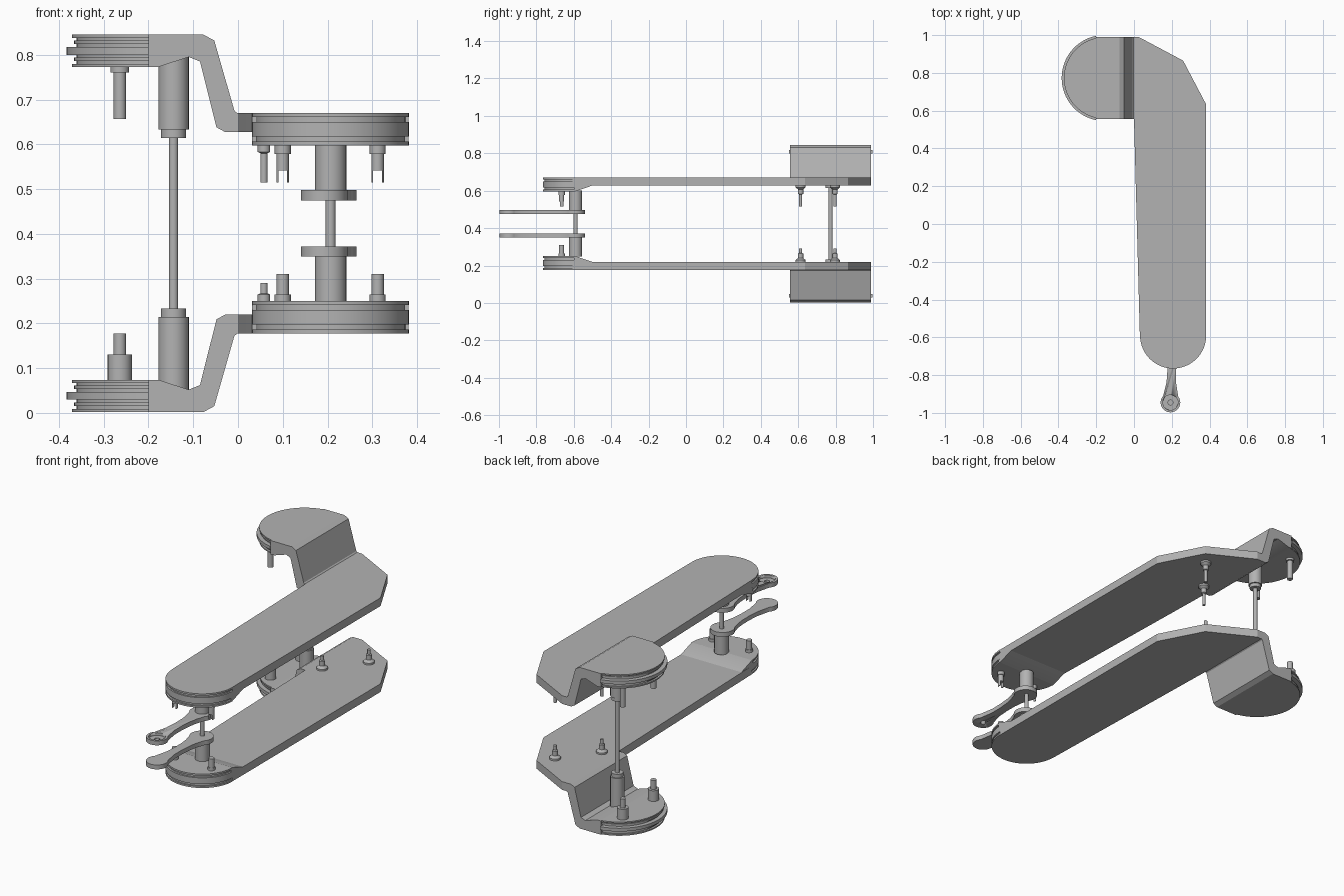
import bpy, bmesh, math
from mathutils import Vector

if "Cube" in bpy.data.objects:
    bpy.data.objects.remove(bpy.data.objects["Cube"])

MID = 0.4235          # height of the mirror plane between both pedestals

grey = bpy.data.materials.new("plain_grey")
grey.use_nodes = True
grey.diffuse_color = (0.45, 0.45, 0.45, 1)
grey.node_tree.nodes["Principled BSDF"].inputs["Base Color"].default_value = (0.45, 0.45, 0.45, 1)


def finish(name, bm, side):
    """Flip to the lower half when side is -1 and turn the mesh into an object."""
    for v in bm.verts:
        v.co.z = MID + side * (v.co.z - MID)
    bmesh.ops.recalc_face_normals(bm, faces=bm.faces)
    mesh = bpy.data.meshes.new(name)
    bm.to_mesh(mesh)
    bm.free()
    mesh.materials.append(grey)
    ob = bpy.data.objects.new(name, mesh)
    bpy.context.collection.objects.link(ob)
    bpy.ops.object.select_all(action='DESELECT')
    ob.select_set(True)
    bpy.context.view_layer.objects.active = ob
    bpy.ops.object.shade_smooth_by_angle(angle=math.radians(25))
    return ob


def prism(name, pts, lo, hi, axis, side):
    """Extrude a flat outline along one axis."""
    place = {"x": lambda a, b: (lo, a, b), "y": lambda a, b: (a, lo, b), "z": lambda a, b: (a, b, lo)}[axis]
    bm = bmesh.new()
    face = bm.faces.new([bm.verts.new(place(a, b)) for a, b in pts])
    ext = bmesh.ops.extrude_face_region(bm, geom=[face])
    step = Vector([hi - lo if axis == k else 0 for k in "xyz"])
    bmesh.ops.translate(bm, vec=step, verts=[g for g in ext["geom"] if isinstance(g, bmesh.types.BMVert)])
    return finish(name, bm, side)


def lathe(name, x, y, profile, side, steps=32):
    """Spin (radius, height) steps, closed on the axis at both ends."""
    profile = [(0, profile[0][1])] + profile + [(0, profile[-1][1])]
    bm = bmesh.new()
    vs = [bm.verts.new((x + r, y, z)) for r, z in profile]
    es = [bm.edges.new(p) for p in zip(vs, vs[1:])]
    bmesh.ops.spin(bm, geom=vs + es, cent=(x, y, 0), axis=(0, 0, 1), angle=math.tau, steps=steps)
    bmesh.ops.remove_doubles(bm, verts=bm.verts, dist=1e-5)
    return finish(name, bm, side)


def tube(r, lo, hi):
    return [(r, lo), (r, hi)]


def arc(cx, cy, r, a0, a1, n=32):
    return [(cx + r * math.cos(math.radians(a0 + (a1 - a0) * i / n)),
             cy + r * math.sin(math.radians(a0 + (a1 - a0) * i / n))) for i in range(n + 1)]


def link_outline():
    """Dog-bone outline from the large pivot end to the small end."""
    start, end = Vector((0.207, -0.598)), Vector((0.193, -0.945))
    length = (end - start).length
    u = (end - start) / length
    w = Vector((-u.y, u.x))
    neck = [(0.08, 0.032), (0.12, 0.026), (0.18, 0.023), (0.24, 0.025), (0.28, 0.033)]
    pts = neck + arc(length, 0, 0.052, 130, -130) + [(a, -b) for a, b in reversed(neck)]
    pts += arc(0, 0, 0.058, -50, -310)
    return [tuple(start + u * a + w * b) for a, b in pts]


CX, CY = 0.207, -0.59      # front pivot
BX, BY = -0.155, 0.773     # rear round end
ROD_X = -0.144

for side, half in ((1, "upper"), (-1, "lower")):
    # long arm plate with bevelled rear corner
    plate = [(0.0, 0.99), (0.0, 0.555), (0.031, CY)] + arc(CX, CY, 0.167, 180, 360)
    plate += [(0.381, CY), (0.381, 0.635), (0.26, 0.865), (0.025, 0.99)]
    prism(half + "_arm_plate", plate, 0.627, 0.67, "z", side)

    # thickened front end with ramp
    prism(half + "_front_ramp", [(CY, 0.597), (-0.6, 0.597), (-0.6, 0.628), (-0.5, 0.628)],
          0.031, 0.381, "x", side)
    prism(half + "_front_core", arc(CX, CY, 0.166, 180, 360), 0.597, 0.64, "z", side)
    for lo, hi in ((0.597, 0.606), (0.617, 0.65), (0.661, 0.67)):
        prism(half + "_front_rim", arc(CX, CY, 0.175, 180, 360), lo, hi, "z", side)

    # cranked bracket
    crank = [(-0.2, 0.845), (-0.077, 0.845), (-0.053, 0.832), (-0.008, 0.675), (-0.002, 0.67),
             (0.003, 0.67), (0.003, 0.627), (-0.028, 0.627), (-0.048, 0.638), (-0.085, 0.785),
             (-0.11, 0.795), (-0.178, 0.773), (-0.2, 0.773)]
    prism(half + "_crank", crank, 0.555, 0.99, "y", side)

    # grooved rear round end
    for lo, hi, r in ((0.773, 0.845, 0.206), (0.773, 0.78, 0.216), (0.786, 0.794, 0.211),
                      (0.8, 0.817, 0.228), (0.824, 0.832, 0.211), (0.838, 0.845, 0.216)):
        a = math.degrees(math.acos(-0.045 / r))
        prism(half + "_rear_rim", arc(BX, BY, r, a, 360 - a), lo, hi, "z", side)

    # rear bearing housing with collar
    lathe(half + "_rear_housing", ROD_X, BY,
          [(0.028, 0.614), (0.028, 0.633), (0.034, 0.633), (0.034, 0.8)], side)

    # rear stop pins
    for y in (BY - 0.127, BY + 0.127):
        if side > 0:
            prof = [(0.014, 0.657), (0.014, 0.76), (0.021, 0.76), (0.021, 0.775)]
        else:
            prof = [(0.014, 0.67), (0.014, 0.717), (0.027, 0.717), (0.027, 0.775)]
        lathe(half + "_rear_pin", BX - 0.109, y, prof, side)

    # stepped pins with flared feet on the plate
    tip = 0.515 if side > 0 else 0.557
    for x, y in ((0.058, 0.613), (0.2, 0.797)):
        lathe(half + "_plate_pin", x, y,
              [(0.008, tip), (0.008, 0.58), (0.014, 0.583), (0.014, 0.607), (0.027, 0.618), (0.027, 0.629)],
              side)

    # front studs, forked above and plain below
    for x in (0.1, 0.312):
        y = -0.665
        if side > 0:
            lathe("upper_fork_stud", x, y,
                  [(0.014, 0.542), (0.014, 0.578), (0.018, 0.578), (0.018, 0.6)], side)
            for a in (-45, 135):
                prism("upper_fork_tine", arc(x, y, 0.014, a, a + 90, 8), 0.515, 0.543, "z", side)
        else:
            lathe("lower_stud", x, y,
                  [(0.014, 0.537), (0.014, 0.583), (0.018, 0.583), (0.018, 0.6)], side)

    # front pivot post and link
    lathe(half + "_front_post", CX, CY, tube(0.035, 0.497, 0.6), side)
    link = prism(half + "_link", link_outline(), 0.475, 0.498, "z", side)
    cutter = lathe("link_hole_cutter", 0.193, -0.945,
                   [(0.013, 0.46), (0.013, 0.484), (0.04, 0.484), (0.04, 0.52)], side)
    cutter.hide_render = True
    mod = link.modifiers.new("hole", 'BOOLEAN')
    mod.operation = 'DIFFERENCE'
    mod.solver = 'EXACT'
    mod.object = cutter
    bpy.context.view_layer.objects.active = link
    bpy.ops.object.modifier_apply(modifier=mod.name)
    bpy.data.objects.remove(cutter)

# shafts joining both halves
lathe("rear_shaft", ROD_X, BY, tube(0.0105, 0.23, 0.617), 1)
lathe("front_shaft", CX, CY, tube(0.011, 0.37, 0.477), 1)
